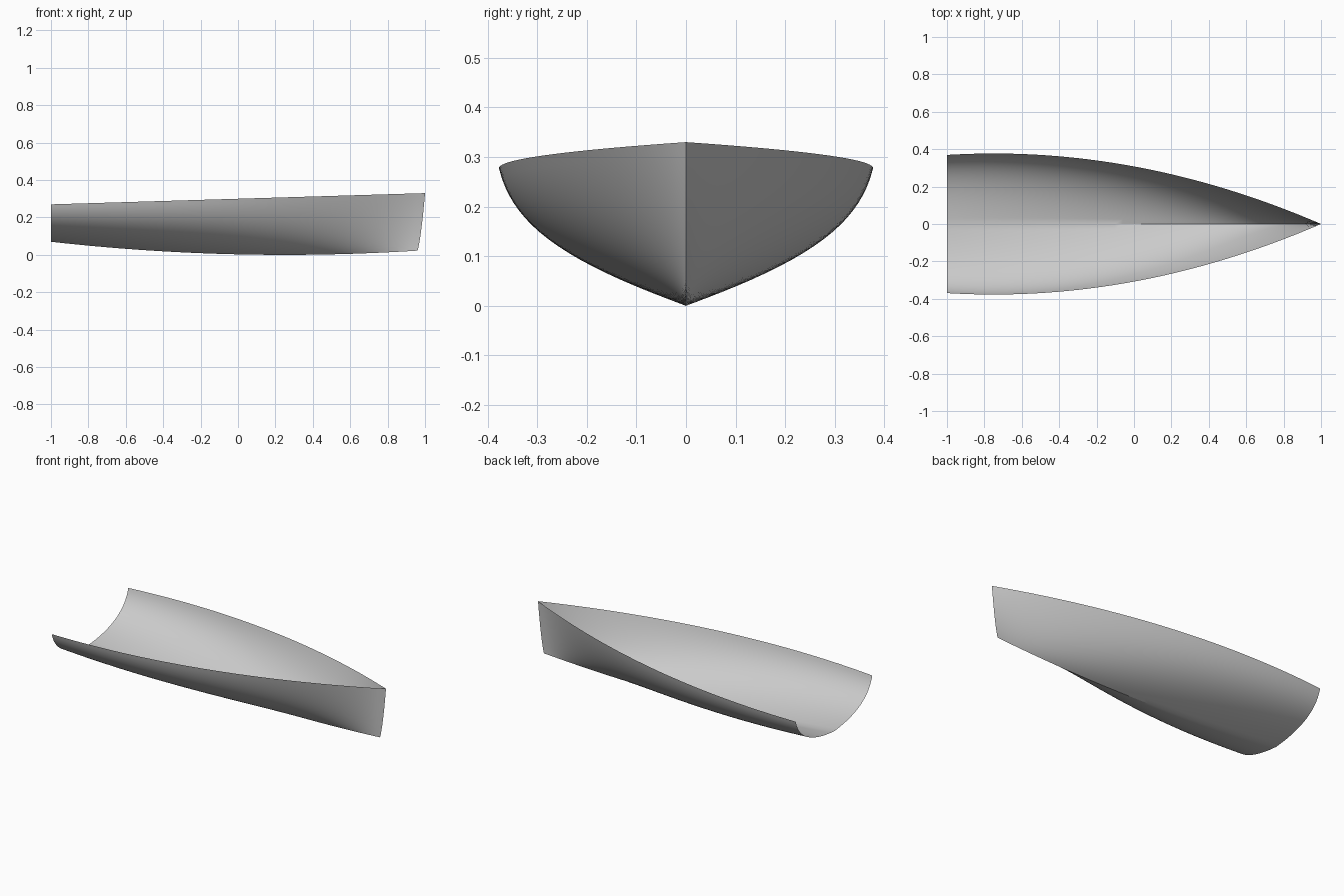
import bpy, bmesh, math

if "Cube" in bpy.data.objects:
    bpy.data.objects.remove(bpy.data.objects["Cube"])

NU, NV = 48, 20   # stations along the hull, points from keel to sheer


def bezier(a, b, c, t):
    return a * (1 - t) ** 2 + 2 * b * t * (1 - t) + c * t * t


def hull_point(u, t):
    """u: 0 stern to 1 bow, t: 0 keel to 1 sheer line."""
    xs, xk = -1 + 2 * u, -1 + 1.96 * u           # raked stem
    beam = max(0.0, 0.377 - 0.1231 * (xs + 0.75) ** 2)
    full = 0.88 - 0.58 * u ** 3.3                # round stern, V-shaped bow
    keel_z = 0.0448 * (xk - 0.25) ** 2
    sheer_z = 0.30 + 0.03 * xs
    bilge_z = 0.072 - 0.01 * xs + 0.035 * xs * xs * (1 if xs > 0 else 0.4)
    return (bezier(xk, (xk + xs) / 2, xs, t),
            bezier(0, beam * full, beam, t),
            bezier(keel_z, bilge_z, sheer_z, t))


# Hull shell: one open sheet, both sides sharing the keel line
bm = bmesh.new()
rows = []
for i in range(NU + 1):
    row = []
    for j in range(-NV, NV + 1):
        x, y, z = hull_point(i / NU, abs(j) / NV)
        row.append(bm.verts.new((x, math.copysign(y, j), z)))
    rows.append(row)
for a, b in zip(rows, rows[1:]):
    for j in range(2 * NV):
        bm.faces.new((a[j], a[j + 1], b[j + 1], b[j]))

# Close the two sides together along the stem
bmesh.ops.remove_doubles(bm, verts=bm.verts, dist=0.0005)
bm.normal_update()
# Outside of the hull faces down and outwards
if sum(f.normal.z for f in bm.faces) > 0:
    bmesh.ops.reverse_faces(bm, faces=bm.faces)

mesh = bpy.data.meshes.new("hull")
bm.to_mesh(mesh)
bm.free()
hull = bpy.data.objects.new("hull", mesh)
bpy.context.collection.objects.link(hull)

grey = bpy.data.materials.new("hull grey")
grey.diffuse_color = (0.6, 0.6, 0.6, 1)
grey.use_nodes = True
grey.node_tree.nodes["Principled BSDF"].inputs["Base Color"].default_value = grey.diffuse_color
mesh.materials.append(grey)

bpy.context.view_layer.objects.active = hull
hull.select_set(True)
bpy.ops.object.shade_smooth_by_angle(angle=math.radians(30))
